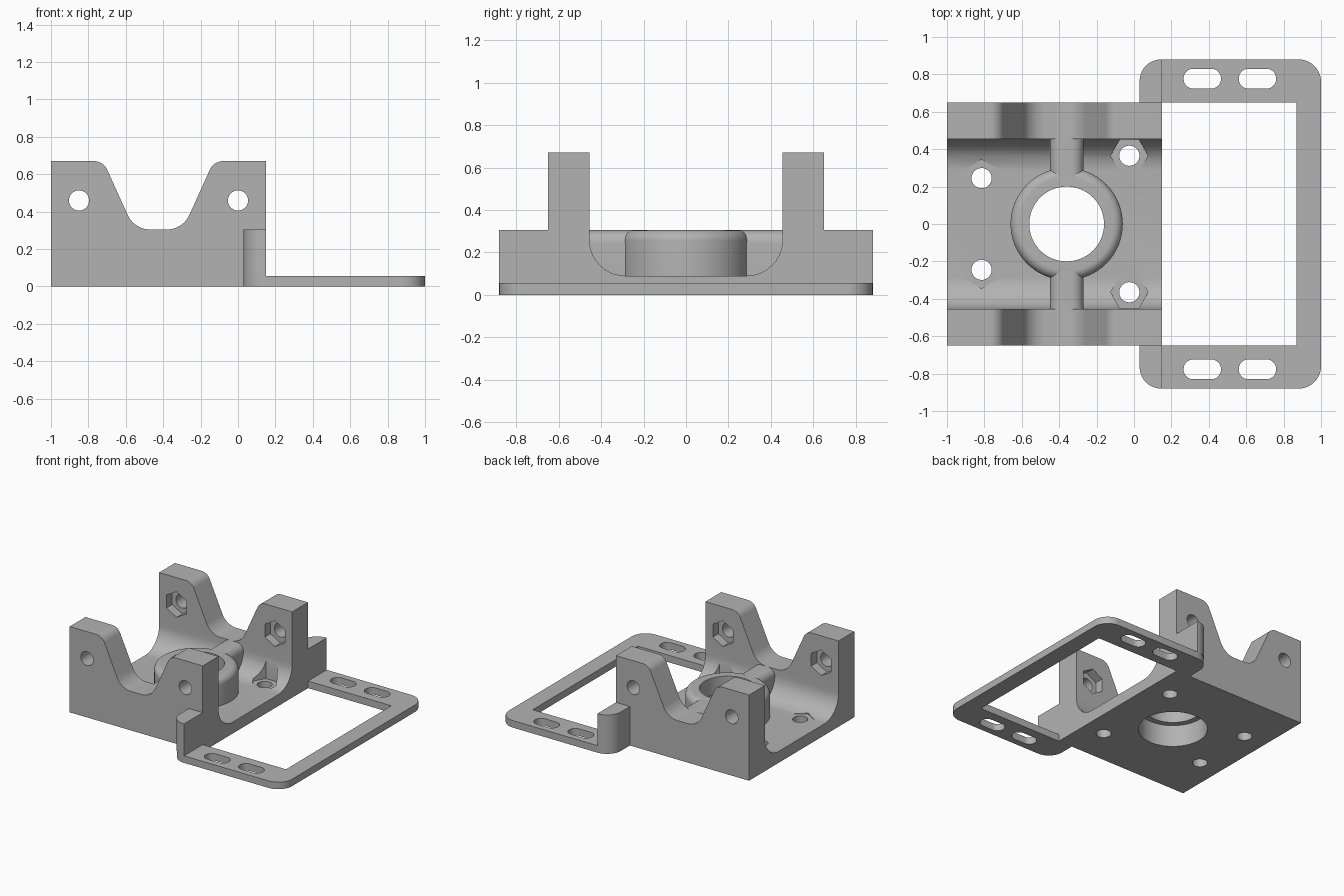
import bpy
import bmesh
from math import cos, sin, pi, tan, radians
from mathutils import Vector

if "Cube" in bpy.data.objects:
    bpy.data.objects.remove(bpy.data.objects["Cube"], do_unlink=True)

grey = bpy.data.materials.new("plain_grey")
grey.use_nodes = True
GREY = (0.45, 0.45, 0.45, 1)
grey.diffuse_color = GREY
grey.node_tree.nodes["Principled BSDF"].inputs["Base Color"].default_value = GREY


def rounded(corners, steps=10):
    """Outline from (u, v) or (u, v, radius) corners."""
    out, n = [], len(corners)
    for i, c in enumerate(corners):
        p = Vector(c[:2])
        if len(c) == 2:
            out.append(p)
            continue
        a = (Vector(corners[i - 1][:2]) - p).normalized()
        b = (Vector(corners[(i + 1) % n][:2]) - p).normalized()
        half = a.angle(b) / 2
        start = p + a * c[2] / tan(half)
        centre = p + (a + b).normalized() * c[2] / sin(half)
        sweep = (pi - 2 * half) * (1 if a.cross(b) < 0 else -1)
        for k in range(steps + 1):
            t = sweep * k / steps
            d = start - centre
            out.append(centre + Vector((d.x * cos(t) - d.y * sin(t),
                                        d.x * sin(t) + d.y * cos(t))))
    return out


def ngon(u, v, r, n, turn=0.0):
    return [Vector((u + r * cos(2 * pi * k / n + turn),
                    v + r * sin(2 * pi * k / n + turn))) for k in range(n)]


def finish(name, bm):
    bmesh.ops.recalc_face_normals(bm, faces=bm.faces)
    mesh = bpy.data.meshes.new(name)
    bm.to_mesh(mesh)
    bm.free()
    mesh.materials.append(grey)
    obj = bpy.data.objects.new(name, mesh)
    bpy.context.collection.objects.link(obj)
    return obj


def prism(name, outline, axis, lo, hi):
    """Extrude a flat outline along the given axis."""
    place = {"x": lambda p, w: (w, p.x, p.y),
             "y": lambda p, w: (p.x, w, p.y),
             "z": lambda p, w: (p.x, p.y, w)}[axis]
    bm = bmesh.new()
    bottom = [bm.verts.new(place(p, lo)) for p in outline]
    top = [bm.verts.new(place(p, hi)) for p in outline]
    bm.faces.new(bottom)
    bm.faces.new(top)
    for i in range(len(outline)):
        bm.faces.new((bottom[i - 1], bottom[i], top[i], top[i - 1]))
    return finish(name, bm)


def cut(obj, cutters):
    """Subtract every cutter, bake the result and drop the cutters."""
    for c in cutters:
        c.hide_render = True
        mod = obj.modifiers.new("cut", "BOOLEAN")
        mod.operation, mod.solver, mod.object = "DIFFERENCE", "EXACT", c
    bpy.context.view_layer.update()
    graph = bpy.context.evaluated_depsgraph_get()
    baked = bpy.data.meshes.new_from_object(obj.evaluated_get(graph))
    obj.modifiers.clear()
    obj.data = baked
    for c in cutters:
        bpy.data.objects.remove(c, do_unlink=True)


def smooth(obj):
    obj.data.shade_smooth()
    obj.data.set_sharp_from_angle(angle=radians(28))


FLOOR, SHELF, TOP, HALF, INNER = 0.09, 0.305, 0.67, 0.65, 0.455
RING_X, NOTCH_X = -0.36, -0.425

# Cradle: notched side silhouette, hollowed by a round-bottomed channel
cradle = prism("cradle", rounded([
    (-1, 0), (0.15, 0), (0.15, TOP),
    (NOTCH_X + 0.295, TOP, 0.075), (NOTCH_X + 0.13, SHELF, 0.13),
    (NOTCH_X - 0.13, SHELF, 0.13), (NOTCH_X - 0.295, TOP, 0.075),
    (-1, TOP)]), "y", -HALF, HALF)
cutters = [
    prism("channel", rounded([(-INNER, 1), (-INNER, FLOOR, 0.17),
                              (INNER, FLOOR, 0.17), (INNER, 1)]), "x", -1.1, 0.25),
    prism("bore", ngon(RING_X, 0, 0.245, 64), "z", -0.1, 0.2)]

# Floor screw holes with hexagonal nut pockets
for x, y, turn in ((-0.815, 0.245, pi / 6), (-0.025, 0.365, 0)):
    for s in (-1, 1):
        cutters.append(prism("screw", ngon(x, s * y, 0.054, 32), "z", -0.1, 0.2))
        cutters.append(prism("nut", ngon(x, s * y, 0.1, 6, turn), "z", FLOOR, 0.32))

# Wall screw holes with nut pockets on the inner faces
for x in (-0.85, 0):
    cutters.append(prism("screw", ngon(x, 0.46, 0.054, 32), "y", -1, 1))
    cutters.append(prism("nut", ngon(x, 0.46, 0.1, 6, pi / 6), "y",
                         -INNER - 0.07, INNER + 0.07))
cut(cradle, cutters)

# Bearing ring: lathed section with a stepped bore and rounded rim
section = rounded([(0.245, FLOOR), (0.245, 0.17), (0.2, 0.17), (0.2, SHELF),
                   (0.3, SHELF, 0.05), (0.3, FLOOR)])
bm = bmesh.new()
verts = [bm.verts.new((p.x, 0, p.y)) for p in section]
edges = [bm.edges.new((verts[i - 1], verts[i])) for i in range(len(verts))]
bmesh.ops.spin(bm, geom=verts + edges, cent=(0, 0, 0), axis=(0, 0, 1),
               angle=2 * pi, steps=64, use_merge=True)
bmesh.ops.remove_doubles(bm, verts=bm.verts, dist=0.0001)
bmesh.ops.translate(bm, verts=bm.verts, vec=(RING_X, 0, 0))
ring = finish("bearing_ring", bm)

# Ribs tying the ring to both walls
rib_shape = rounded([(RING_X - 0.09, 0.08), (RING_X + 0.09, 0.08),
                     (RING_X + 0.09, SHELF, 0.06), (RING_X - 0.09, SHELF, 0.06)])
ribs = [prism(side + "_rib", rib_shape, "y", *sorted((s * 0.25, s * 0.46)))
        for side, s in (("front", -1), ("back", 1))]

# Mounting frame: flat C-shaped plate with slots
R = 0.12
frame = prism("mounting_frame", rounded([
    (0.03, HALF), (0.03, 0.88, R), (1, 0.88, R), (1, -0.88, R), (0.03, -0.88, R),
    (0.03, -HALF), (0.87, -HALF), (0.87, HALF)]), "z", 0, 0.055)
slots = []
for x in (0.365, 0.66):
    for y in (-0.777, 0.777):
        slots.append(prism("slot", rounded([
            (x - 0.1, y - 0.053, 0.052), (x + 0.1, y - 0.053, 0.052),
            (x + 0.1, y + 0.053, 0.052), (x - 0.1, y + 0.053, 0.052)]),
            "z", -0.1, 0.2))
cut(frame, slots)

# Raised tabs joining the frame to the cradle
tabs = [prism(side + "_tab", rounded([
    (0.03, s * HALF), (0.15, s * HALF), (0.15, s * 0.88), (0.03, s * 0.88, 0.115)]),
    "z", 0.055, SHELF) for side, s in (("front", -1), ("back", 1))]

for part in [cradle, ring, frame] + ribs + tabs:
    smooth(part)
